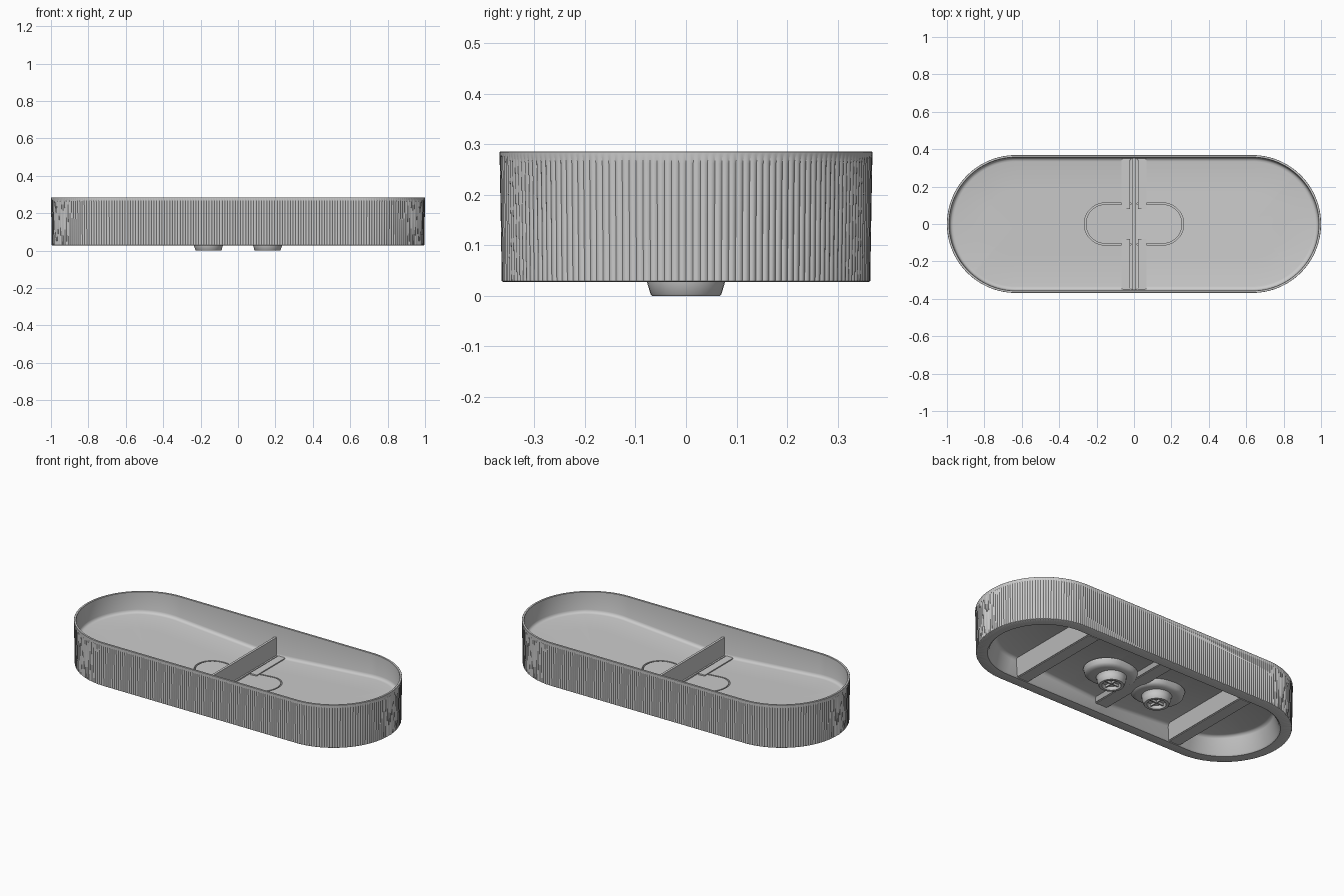
import bpy, bmesh
from math import pi, sin, cos

cube = bpy.data.objects.get("Cube")
if cube:
    bpy.data.objects.remove(cube, do_unlink=True)

R, C = 0.3685, 0.6315        # end radius and end centre of the oblong plan
ARC, STRAIGHT, SEG = 80, 90, 4   # flutes per end, flutes per side, points per flute

ceramic = bpy.data.materials.new("warm_grey_ceramic")
ceramic.use_nodes = True
GREY = (0.6, 0.6, 0.6, 1)
ceramic.diffuse_color = GREY
ceramic.node_tree.nodes["Principled BSDF"].inputs["Base Color"].default_value = GREY


def finish(name, bm, smooth=True):
    bmesh.ops.recalc_face_normals(bm, faces=bm.faces)
    mesh = bpy.data.meshes.new(name)
    bm.to_mesh(mesh)
    bm.free()
    mesh.materials.append(ceramic)
    obj = bpy.data.objects.new(name, mesh)
    bpy.context.collection.objects.link(obj)
    if smooth:
        shade(obj)
    return obj


def shade(obj):
    bpy.ops.object.select_all(action='DESELECT')
    obj.select_set(True)
    bpy.context.view_layer.objects.active = obj
    bpy.ops.object.shade_smooth_by_angle(angle=0.6)


def floor_z(x):
    return 0.1 + 0.075 * min(abs(x), 0.85)


def oblong(c, r, arc, straight):
    """Plan points of an oblong with round ends, counter-clockwise."""
    pts = []
    for side in (1, -1):
        for i in range(arc):
            a = -pi / 2 + pi * i / arc
            pts.append((side * (c + r * cos(a)), side * r * sin(a)))
        for i in range(straight):
            pts.append((side * (c - 2 * c * i / straight), side * r))
    return pts


def loft(bm, rings, caps=False):
    """Join rings of equal length with quads."""
    loops = [[bm.verts.new(p) for p in ring] for ring in rings]
    for a, b in zip(loops, loops[1:]):
        for i in range(len(a)):
            j = (i + 1) % len(a)
            bm.faces.new((a[i], a[j], b[j], b[i]))
    if caps:
        bm.faces.new(loops[0])
        bm.faces.new(loops[-1])


def box(name, x0, x1, y0, y1, z0, z1, bevel=0.0, taper=1.0):
    """Box whose top is scaled along x by taper."""
    bm = bmesh.new()
    mid, half = (x0 + x1) / 2, (x1 - x0) / 2
    rings = [[(mid + s * half * k, y, z) for s, y in ((-1, y0), (1, y0), (1, y1), (-1, y1))]
             for k, z in ((1, z0), (taper, z1))]
    loft(bm, rings, True)
    if bevel:
        bmesh.ops.bevel(bm, geom=bm.edges[:], offset=bevel, segments=2, affect='EDGES')
    return finish(name, bm)


def lathe(name, profile, cx, steps=32):
    bm = bmesh.new()
    loft(bm, [[(cx + r * cos(2 * pi * i / steps), r * sin(2 * pi * i / steps), z)
               for i in range(steps)] for r, z in profile], True)
    return finish(name, bm)


# Basin shell: (inset, height, flute depth, height measured from the sloping floor)
under = -0.025
shell = [
    (R, under, 0, True), (0.12, under, 0, True), (0.108, under - 0.005, 0, True),
    (0.1, under - 0.015, 0, True), (0.074, 0.034, 0, False), (0.066, 0.027, 0, False),
    (0.008, 0.027, 0, False), (0.004, 0.029, 0.003, False), (0.002, 0.15, 0.0035, False),
    (0, 0.262, 0.0035, False), (0, 0.279, 0, False), (0, 0.284, 0, False),
    (0.001, 0.285, 0, False), (0.011, 0.285, 0, False), (0.012, 0.284, 0, False),
    (0.015, 0.018, 0, True), (0.018, 0.008, 0, True), (0.025, 0.002, 0, True),
    (0.035, 0, 0, True), (0.2, 0, 0, True), (R, 0, 0, True),
]
rings = []
unit_plan = oblong(C, 1, ARC * SEG, STRAIGHT * SEG)
for inset, z, depth, on_floor in shell:
    ring = []
    for i, (px, py) in enumerate(unit_plan):
        cx = max(-C, min(C, px))
        r = R - inset - depth * (1 - abs(sin(pi * i / SEG)))
        x, y = cx + (px - cx) * r, py * r
        ring.append((x, y, z + (floor_z(x) if on_floor else 0)))
    rings.append(ring)
bm = bmesh.new()
loft(bm, rings)
bmesh.ops.remove_doubles(bm, verts=bm.verts, dist=0.00005)
basin = finish("fluted_basin", bm, False)

# Recess in the floor for the two drain covers
bm = bmesh.new()
plan = oblong(0.153, 0.113, 24, 2)
loft(bm, [[(x, y, z) for x, y in plan] for z in (0.09, 0.2)], True)
cutter = finish("drain_recess_cutter", bm, False)
cutter.hide_render = True
cut = basin.modifiers.new("drain_recess", 'BOOLEAN')
cut.operation, cut.solver, cut.object = 'DIFFERENCE', 'EXACT', cutter
bpy.context.view_layer.objects.active = basin
bpy.ops.object.modifier_apply(modifier=cut.name)
bpy.data.objects.remove(cutter, do_unlink=True)
shade(basin)

# Divider wall and its foot
box("divider", -0.007, 0.007, -0.354, 0.354, 0.085, 0.215)
box("divider_foot", -0.016, 0.016, -0.35, 0.35, 0.08, 0.109)

# Under-floor channel below the divider
box("divider_channel", -0.04, 0.04, -0.285, 0.285, 0.056, 0.085, 0.004, 1.5)

for side, label in ((1, "left"), (-1, "right")):
    # Drain cover, flush with the sloping floor
    bm = bmesh.new()
    half = [(max(x, 0.0), y) for x, y in oblong(0.153, 0.105, 24, 2)]
    half = [p for p in half if p[0] > 0 or abs(p[1]) > 0.1]
    half = list(dict.fromkeys((round(x, 5), round(y, 5)) for x, y in half))
    loft(bm, [[(side * x, y, 0.088) for x, y in half],
              [(side * x, y, floor_z(x)) for x, y in half]], True)
    finish(label + "_drain_cover", bm)

    # Narrow floor strips beside the divider
    for end, place in ((1, "back"), (-1, "front")):
        xs = sorted((side * 0.022, side * 0.068))
        ys = sorted((end * 0.08, end * 0.349))
        box(f"{label}_{place}_floor_strip", *xs, *ys, 0.09, 0.111)

    # Drain pan under the floor
    bm = bmesh.new()
    loft(bm, [[(side * 0.162 + x, y, z) for x, y in oblong(0.03, r, 16, 2)]
              for r, z in ((0.126, 0.088), (0.118, 0.062), (0.106, 0.052), (0.09, 0.048))], True)
    finish(label + "_drain_pan", bm)

    # Drain cup with an open mouth and cross bars
    lathe(label + "_drain_cup",
          [(0.088, 0.055), (0.08, 0.045), (0.077, 0.026), (0.07, 0.003), (0.067, 0),
           (0.052, 0), (0.048, 0.006), (0.046, 0.02), (0.01, 0.02)], side * 0.158)
    box(label + "_drain_bar_long", side * 0.158 - 0.047, side * 0.158 + 0.047,
        -0.004, 0.004, 0.008, 0.022)
    box(label + "_drain_bar_cross", side * 0.158 - 0.004, side * 0.158 + 0.004,
        -0.047, 0.047, 0.008, 0.022)

    # Tapered cross rib under the basin
    box(label + "_under_rib", side * 0.53 - 0.038, side * 0.53 + 0.038,
        -0.3, 0.3, 0.028, 0.122, 0.004, 2.0)
